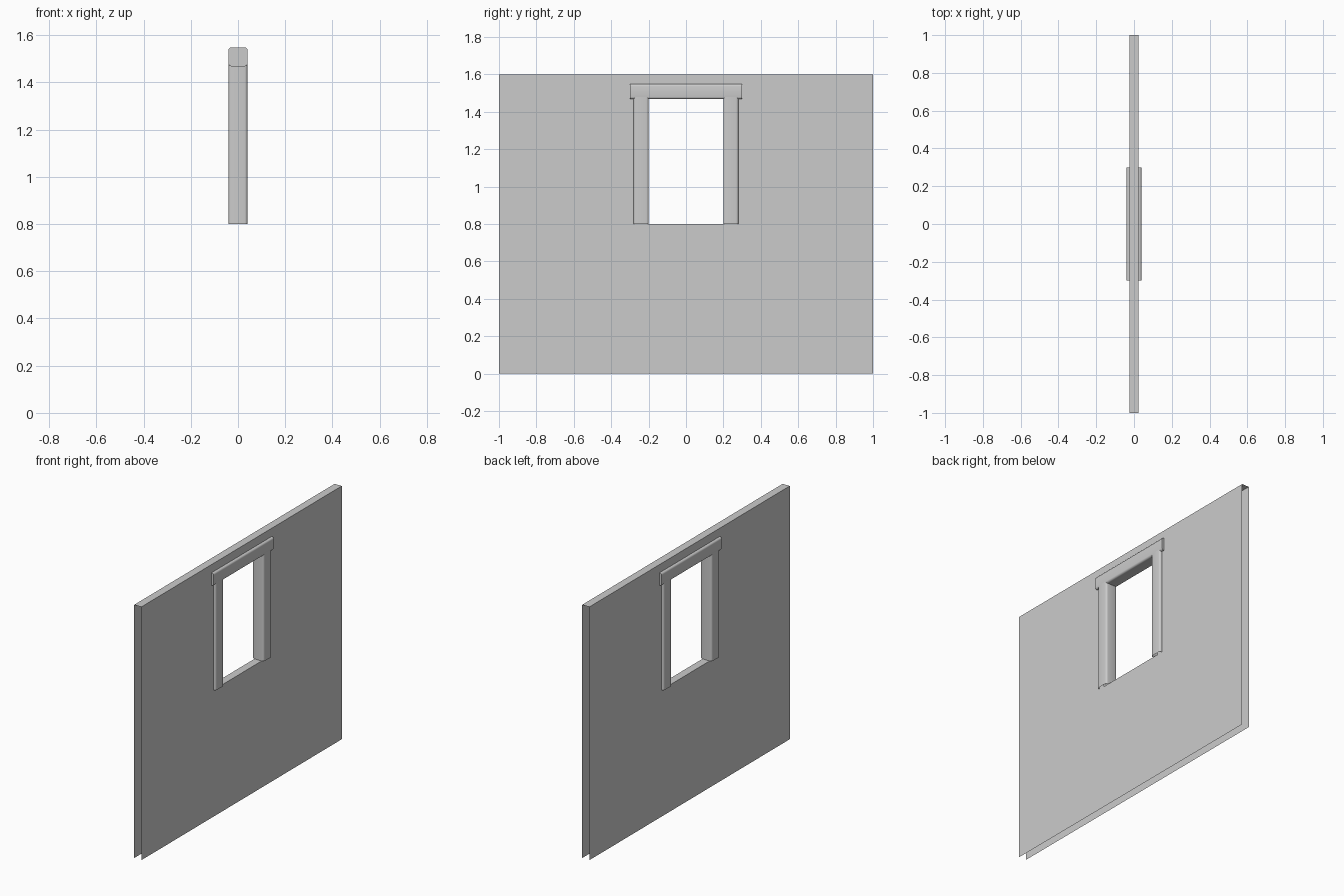
import bpy, bmesh
from math import cos, sin, pi

cube = bpy.data.objects.get("Cube")
if cube:
    bpy.data.objects.remove(cube, do_unlink=True)

grey = bpy.data.materials.new("light grey")
grey.use_nodes = True
COLOUR = (0.6, 0.6, 0.6, 1)
grey.diffuse_color = COLOUR
grey.node_tree.nodes["Principled BSDF"].inputs["Base Color"].default_value = COLOUR


def finish(name, bm, smooth=False):
    mesh = bpy.data.meshes.new(name)
    bm.to_mesh(mesh)
    bm.free()
    mesh.materials.append(grey)
    obj = bpy.data.objects.new(name, mesh)
    bpy.context.collection.objects.link(obj)
    for p in mesh.polygons:
        p.use_smooth = smooth and len(p.vertices) == 4
    return obj


def face(bm, points):
    return bm.faces.new([bm.verts.new(p) for p in points])


# Hollow wall: two skins with an opening, a top strip and a sill strip
HALF, TOP = 0.025, 1.6
SIDE, SILL, HEAD = 0.24, 0.8, 1.5
bm = bmesh.new()
for x in (-HALF, HALF):
    for y0, y1, z0, z1 in ((-1, -SIDE, 0, TOP), (SIDE, 1, 0, TOP),
                           (-SIDE, SIDE, 0, SILL), (-SIDE, SIDE, HEAD, TOP)):
        ring = [(x, y0, z0), (x, y1, z0), (x, y1, z1), (x, y0, z1)]
        face(bm, ring if x > 0 else ring[::-1])
for y, z in ((1, TOP), (SIDE, SILL)):
    face(bm, [(-HALF, -y, z), (HALF, -y, z), (HALF, y, z), (-HALF, y, z)])
finish("wall", bm)


# Trim: a rounded square profile swept along one axis
def rounded_profile(half, radius, steps=4):
    pts = []
    for q, (sx, sy) in enumerate(((1, 1), (-1, 1), (-1, -1), (1, -1))):
        for i in range(steps + 1):
            a = (q + i / steps) * pi / 2
            pts.append((sx * (half - radius) + radius * cos(a),
                        sy * (half - radius) + radius * sin(a)))
    return pts


def trim(name, place, start, end, capped):
    bm = bmesh.new()
    profile = rounded_profile(0.04, 0.012)
    rings = [[bm.verts.new(place(u, v, t)) for u, v in profile] for t in (start, end)]
    n = len(profile)
    for i in range(n):
        j = (i + 1) % n
        bm.faces.new((rings[0][i], rings[0][j], rings[1][j], rings[1][i]))
    if capped:
        for ring in rings:
            face(bm, [v.co for v in ring])
    bmesh.ops.recalc_face_normals(bm, faces=bm.faces[:])
    return finish(name, bm, True)


for name, side in (("front_jamb", -1), ("back_jamb", 1)):
    trim(name, lambda u, v, t: (u, side * 0.24 + v, t), SILL, 1.48, False)
trim("header", lambda u, v, t: (u, t, 1.508 + v), -0.3, 0.3, True)
